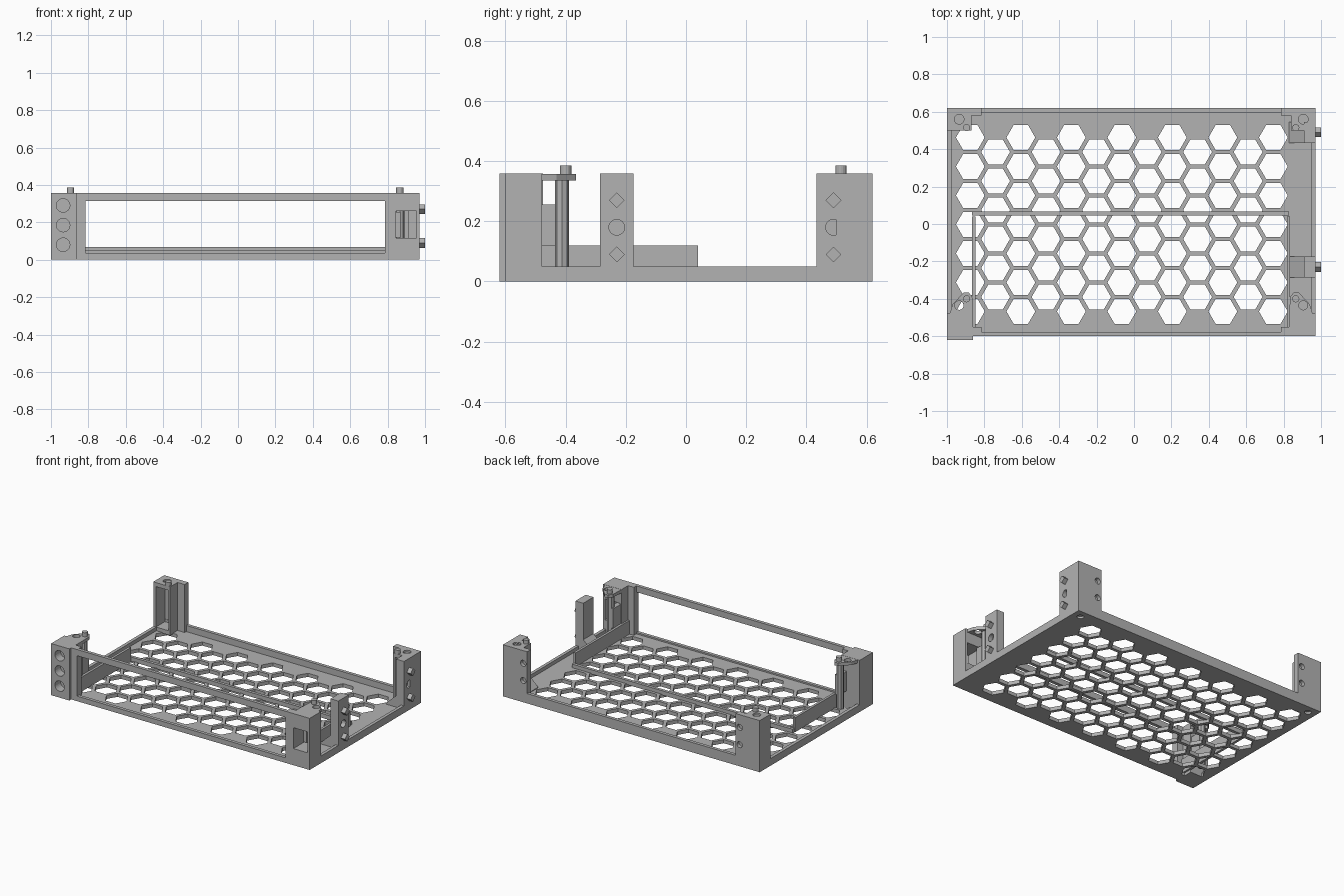
import bpy
import bmesh
import math
from mathutils import Matrix, Vector

cube = bpy.data.objects.get("Cube")
if cube:
    bpy.data.objects.remove(cube, do_unlink=True)

grey = bpy.data.materials.new("plain grey")
grey.use_nodes = True
grey.diffuse_color = (0.45, 0.45, 0.45, 1)
grey.node_tree.nodes["Principled BSDF"].inputs["Base Color"].default_value = (0.45, 0.45, 0.45, 1)

MID_X = -0.015   # mirror plane of the tray
AXES = {"x": Matrix.Rotation(math.pi / 2, 4, "Y"),
        "y": Matrix.Rotation(math.pi / 2, 4, "X"),
        "z": Matrix.Identity(4)}


def add_box(bm, x, y, z):
    """Box from (low, high) ranges."""
    size = [b - a for a, b in (x, y, z)]
    mid = Vector([(a + b) / 2 for a, b in (x, y, z)])
    bmesh.ops.create_cube(bm, size=1, matrix=Matrix.Translation(mid) @ Matrix.Diagonal((*size, 1)))


def add_rod(bm, centre, radius, length, axis="z", sides=24):
    """Prism or cylinder around its centre."""
    bmesh.ops.create_cone(bm, cap_ends=True, segments=sides, radius1=radius, radius2=radius,
                          depth=length, matrix=Matrix.Translation(centre) @ AXES[axis])


def add_extrusion(bm, points, shift):
    """Flat outline pushed along a vector."""
    face = bm.faces.new([bm.verts.new(p) for p in points])
    new = bmesh.ops.extrude_face_region(bm, geom=[face])["geom"]
    bmesh.ops.translate(bm, vec=shift, verts=[v for v in new if isinstance(v, bmesh.types.BMVert)])
    bmesh.ops.recalc_face_normals(bm, faces=bm.faces)


def finish(name, bm):
    mesh = bpy.data.meshes.new(name)
    bm.to_mesh(mesh)
    bm.free()
    mesh.materials.append(grey)
    obj = bpy.data.objects.new(name, mesh)
    bpy.context.collection.objects.link(obj)
    return obj


def box(name, x, y, z):
    bm = bmesh.new()
    add_box(bm, x, y, z)
    return finish(name, bm)


def carve(obj, cutter_bm):
    """Subtract the cutter, then remove it."""
    cutter = finish("cutter", cutter_bm)
    cutter.hide_render = True
    mod = obj.modifiers.new("cut", "BOOLEAN")
    mod.operation, mod.solver, mod.object = "DIFFERENCE", "EXACT", cutter
    graph = bpy.context.evaluated_depsgraph_get()
    mesh = bpy.data.meshes.new_from_object(obj.evaluated_get(graph))
    obj.modifiers.clear()
    obj.data = mesh
    bpy.data.objects.remove(cutter, do_unlink=True)


def side_x(side, a, b):
    """Range on the -x side, or its mirror image on the +x side."""
    return (a, b) if side < 0 else (2 * MID_X - b, 2 * MID_X - a)


def side_pt(side, x):
    return x if side < 0 else 2 * MID_X - x


# Honeycomb floor
floor = box("honeycomb_floor", (-1, 0.97), (-0.6, 0.62), (0, 0.025))
cut = bmesh.new()
for col in range(13):
    odd = col % 2
    for row in range(7 - odd):
        y = 0.4625 - 0.155 * (row + 0.5 * odd)
        add_rod(cut, (-0.875 + 0.135 * col, y, 0), 0.077, 0.2, sides=6)
for vert in cut.verts:
    vert.co.xy = vert.co.xy
for side in (-1, 1):
    for y in (-0.54, 0.565):
        add_rod(cut, (side_pt(side, -0.94), y, 0), 0.022, 0.03)
# Turn the hexagons so their points lie along x
for island in range(len(cut.verts) // 12):
    cut.verts.ensure_lookup_table()
    verts = cut.verts[island * 12:island * 12 + 12]
    if island < 85:
        mid = sum((v.co for v in verts), Vector()) / 12
        tip = max((v.co - mid).x for v in verts)
        if tip < 0.075:
            bmesh.ops.rotate(cut, verts=verts, cent=mid, matrix=Matrix.Rotation(math.pi / 6, 3, "Z"))
carve(floor, cut)

# Rim and front crossbar
box("left_rim", (0.948, 0.97), (-0.6, 0.62), (0.02, 0.05))
box("right_rim", (-1, -0.977), (-0.6, 0.62), (0.02, 0.05))
box("back_rim", (-1, 0.97), (0.597, 0.62), (0.02, 0.068))
box("front_rim", (-1, 0.97), (-0.6, -0.577), (0.02, 0.035))
box("front_crossbar", (-0.87, 0.85), (-0.6, -0.577), (0.315, 0.358))

# Inner holder: rear stop and two side walls
box("holder_stop", (-0.865, 0.83), (0.045, 0.066), (0.02, 0.05))
for side, word in ((-1, "right"), (1, "left")):
    box(f"holder_wall_{word}", side_x(side, -0.865, -0.848), (-0.56, 0.04), (0.02, 0.12))

for side, word in ((-1, "right"), (1, "left")):
    # Back corner post, hollow towards the front
    post = box(f"back_post_{word}", side_x(side, -1, -0.87), (0.5, 0.62), (0.02, 0.358))
    cut = bmesh.new()
    add_box(cut, side_x(side, -0.98, -0.885), (0.4, 0.6), (0.05, 0.33))
    add_rod(cut, (side_pt(side, -0.935), 0.56, 0.36), 0.026, 0.03)
    carve(post, cut)
    flange = box(f"back_flange_{word}", side_x(side, -0.87, -0.815), (0.58, 0.62), (0.02, 0.358))
    cut = bmesh.new()
    for z in (0.15, 0.27):
        add_rod(cut, (side_pt(side, -0.845), 0.62, z), 0.021, 0.05, "y")
    carve(flange, cut)
    box(f"front_flange_{word}", side_x(side, -0.865, -0.815), (-0.6, -0.55), (0.02, 0.358))

    # Front bracket: ear, column
    bm = bmesh.new()
    ear = [(-0.985, -0.48), (-0.97, -0.43), (-0.91, -0.365), (-0.885, -0.365), (-0.865, -0.39), (-0.86, -0.48)]
    add_extrusion(bm, [(side_pt(side, x), y, 0.335) for x, y in ear], (0, 0, 0.022))
    bracket = finish(f"front_ear_{word}", bm)
    cut = bmesh.new()
    add_rod(cut, (side_pt(side, -0.935), -0.435, 0.345), 0.024, 0.06)
    carve(bracket, cut)
    bm = bmesh.new()
    add_rod(bm, (side_pt(side, -0.895), -0.412, 0.18), 0.024, 0.32, sides=8)
    finish(f"front_column_{word}", bm)
    box(f"front_column_brace_{word}", side_x(side, -0.9, -0.865), (-0.49, -0.395), (0.12, 0.255))

    # Locating pins
    for y, end in ((-0.4, "front"), (0.515, "back")):
        bm = bmesh.new()
        add_rod(bm, (side_pt(side, -0.895), y, 0.365), 0.019, 0.04, sides=16)
        finish(f"{end}_pin_{word}", bm)

# Front right block with three sockets
block = box("front_block_right", (-1, -0.86), (-0.62, -0.475), (0, 0.358))
cut = bmesh.new()
for z in (0.08, 0.185, 0.29):
    add_rod(cut, (-0.935, -0.62, z), 0.036, 0.12, "y")
carve(block, cut)

# Front left block with a window
block = box("front_block_left", (0.83, 0.97), (-0.6, -0.478), (0, 0.358))
cut = bmesh.new()
add_box(cut, (0.845, 0.955), (-0.7, -0.4), (0.115, 0.26))
carve(block, cut)

# Connector posts with diamond pegs and a round socket
for y, end in ((-0.23, "middle"), (0.49, "back")):
    post = box(f"{end}_peg_post", (0.91, 0.97), (y - 0.056, y + 0.056), (0.02, 0.358))
    cut = bmesh.new()
    add_rod(cut, (0.97, y, 0.18), 0.026, 0.06, "x")
    carve(post, cut)
    for z, level in ((0.09, "lower"), (0.27, "upper")):
        bm = bmesh.new()
        add_rod(bm, (0.98, y, z), 0.026, 0.04, "x", sides=4)
        finish(f"{end}_{level}_peg", bm)
    bm = bmesh.new()
    add_extrusion(bm, [(0.83, y - 0.056, 0.02), (0.915, y - 0.056, 0.02), (0.915, y - 0.056, 0.11),
                       (0.83, y - 0.056, 0.03)], (0, 0.112, 0))
    finish(f"{end}_post_gusset", bm)
